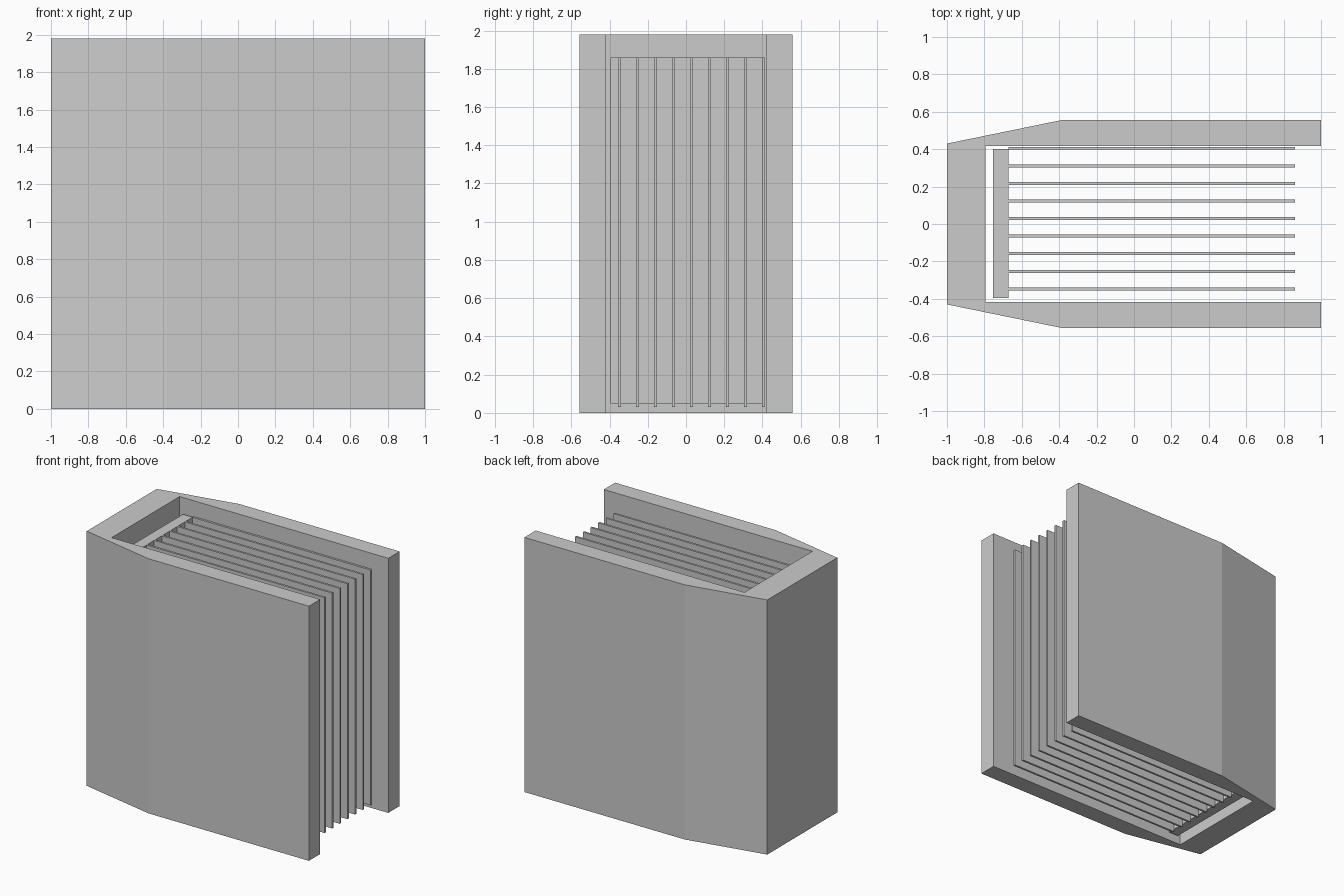
import bpy, bmesh
from mathutils import Vector

if "Cube" in bpy.data.objects:
    bpy.data.objects.remove(bpy.data.objects["Cube"])


def prism(name, outline, z0, z1):
    """Extrude a closed XY outline from z0 up to z1."""
    bm = bmesh.new()
    face = bm.faces.new([bm.verts.new((x, y, z0)) for x, y in outline])
    top = bmesh.ops.extrude_face_region(bm, geom=[face])["geom"]
    bmesh.ops.translate(bm, vec=Vector((0, 0, z1 - z0)),
                        verts=[v for v in top if isinstance(v, bmesh.types.BMVert)])
    bmesh.ops.recalc_face_normals(bm, faces=bm.faces)
    mesh = bpy.data.meshes.new(name)
    bm.to_mesh(mesh)
    bm.free()
    obj = bpy.data.objects.new(name, mesh)
    bpy.context.collection.objects.link(obj)
    return obj


def box(name, x0, x1, y0, y1, z0, z1):
    return prism(name, [(x0, y0), (x1, y0), (x1, y1), (x0, y1)], z0, z1)


# Outer cover: U-shaped profile with tapered spine, mirrored about y = 0
half = [(-1.0, 0.43), (-0.38, 0.557), (1.0, 0.557), (1.0, 0.418), (-0.795, 0.418)]
prism("cover", half + [(x, -y) for x, y in reversed(half)], 0.0, 1.98)

# Inner binding block, held just clear of the spine
box("binding", -0.754, -0.67, -0.396, 0.401, 0.05, 1.86)

# Thin pages fanning forward from the binding
for i in range(9):
    y = -0.347 + i * 0.094
    box(f"page_{i + 1}", -0.67, 0.861, y - 0.008, y + 0.008, 0.03, 1.86)
